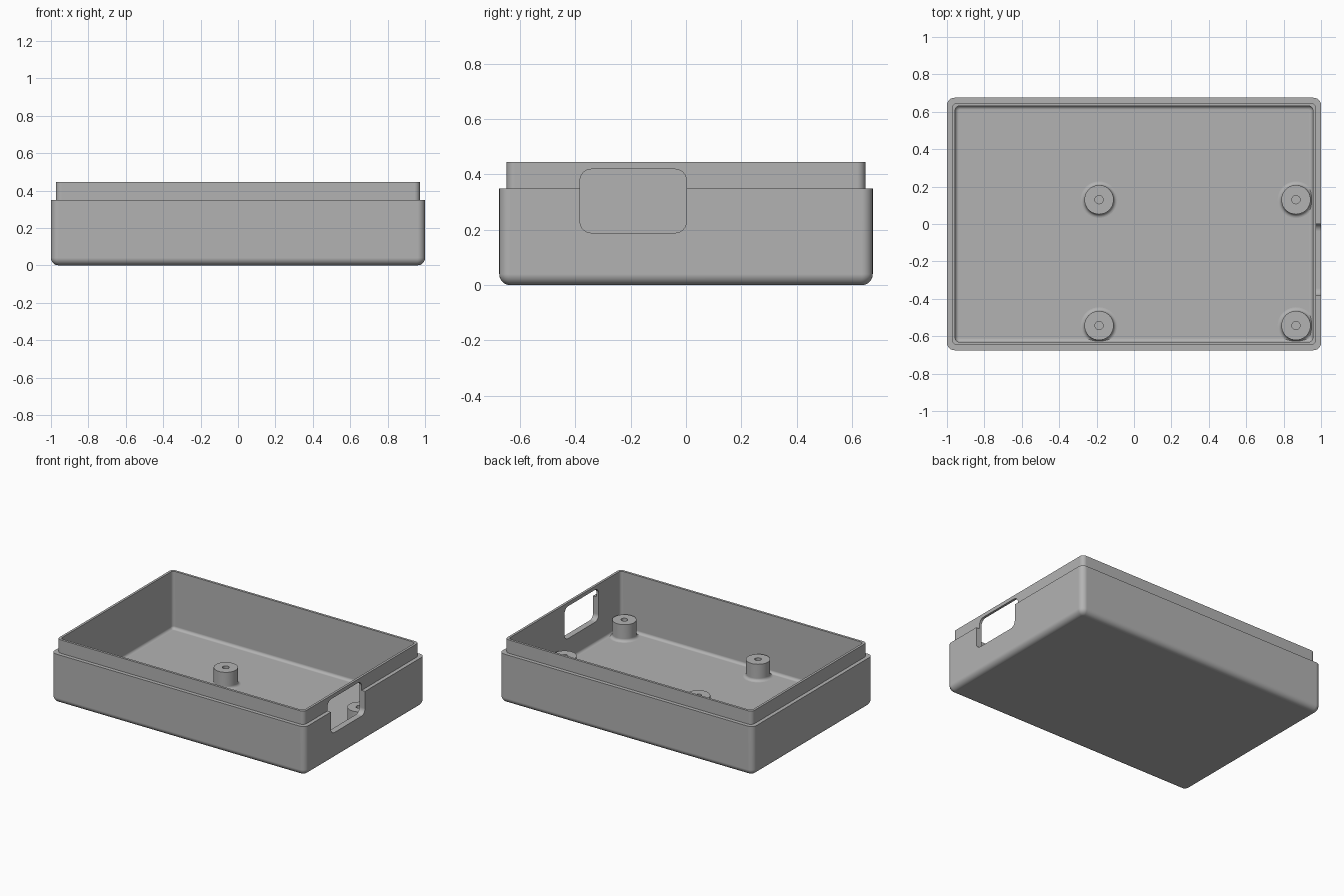
import bpy
import bmesh
from math import cos, sin, pi, radians

cube = bpy.data.objects.get("Cube")
if cube:
    bpy.data.objects.remove(cube, do_unlink=True)

grey = bpy.data.materials.new("matte_grey")
grey.use_nodes = True
color = (0.45, 0.45, 0.45, 1)
grey.diffuse_color = color
grey.node_tree.nodes["Principled BSDF"].inputs["Base Color"].default_value = color

SEG = 6
HALF_X, HALF_Y = 1.0, 0.675
SHOULDER, RIM, FLOOR = 0.35, 0.445, 0.035


def rounded_rect(hx, hy, r):
    """Counter-clockwise outline with rounded corners."""
    pts = []
    for i, (sx, sy) in enumerate([(1, 1), (-1, 1), (-1, -1), (1, -1)]):
        for k in range(SEG + 1):
            a = (i + k / SEG) * pi / 2
            pts.append((sx * (hx - r) + r * cos(a), sy * (hy - r) + r * sin(a)))
    return pts


def loft(name, rings):
    """Skin a stack of equal-length rings and cap both ends."""
    bm = bmesh.new()
    loops = [[bm.verts.new(p) for p in ring] for ring in rings]
    for a, b in zip(loops, loops[1:]):
        for i in range(len(a)):
            j = (i + 1) % len(a)
            bm.faces.new((a[i], a[j], b[j], b[i]))
    bm.faces.new(loops[0][::-1])
    bm.faces.new(loops[-1])
    bmesh.ops.recalc_face_normals(bm, faces=bm.faces)
    mesh = bpy.data.meshes.new(name)
    bm.to_mesh(mesh)
    bm.free()
    mesh.materials.append(grey)
    obj = bpy.data.objects.new(name, mesh)
    bpy.context.collection.objects.link(obj)
    return obj


def activate(obj):
    bpy.ops.object.select_all(action='DESELECT')
    obj.select_set(True)
    bpy.context.view_layer.objects.active = obj


def finish(obj):
    activate(obj)
    bpy.ops.object.shade_smooth_by_angle(angle=radians(30))
    mod = obj.modifiers.new("even_normals", 'WEIGHTED_NORMAL')
    mod.keep_sharp = True


# Tray: (inset from the outer wall, height, corner radius), outside then inside
profile = []
fillet = 0.04
for k in range(SEG + 1):
    a = k / SEG * pi / 2
    profile.append((fillet * (1 - sin(a)), fillet * (1 - cos(a)), 0.008 + 0.032 * sin(a)))
profile += [(0, SHOULDER, 0.04), (0.027, SHOULDER, 0.03),
            (0.027, RIM, 0.03), (0.044, RIM, 0.022)]
fillet = 0.02
for k in range(SEG + 1):
    a = k / SEG * pi / 2
    profile.append((0.044 + fillet * (1 - cos(a)), FLOOR + fillet * (1 - sin(a)),
                    0.022 - 0.016 * (1 - cos(a))))
tray = loft("tray_shell", [[(x, y, z) for x, y in rounded_rect(HALF_X - d, HALF_Y - d, r)]
                           for d, z, r in profile])

# Port opening through the right-hand end wall
outline = rounded_rect(0.192, 0.115, 0.04)
cutter = loft("port_cutter", [[(x, y - 0.191, z + 0.304) for y, z in outline]
                              for x in (0.9, 1.1)])
cutter.hide_render = True
cut = tray.modifiers.new("port_opening", 'BOOLEAN')
cut.operation = 'DIFFERENCE'
cut.solver = 'EXACT'
cut.object = cutter
activate(tray)
bpy.ops.object.modifier_apply(modifier=cut.name)
bpy.data.objects.remove(cutter, do_unlink=True)
finish(tray)

# Screw posts with flared foot and blind hole
POST_R, HOLE_R, POST_TOP, SIDES = 0.078, 0.022, 0.155, 40
post_profile = [(POST_R + 0.02, FLOOR - 0.01)]
for k in range(SEG + 1):
    a = k / SEG * pi / 2
    post_profile.append((POST_R + 0.02 * (1 - sin(a)), FLOOR + 0.02 * (1 - cos(a))))
post_profile += [(POST_R, POST_TOP), (HOLE_R, POST_TOP), (HOLE_R, FLOOR)]
for side, cx in (("right", -0.187), ("left", 0.866)):
    for end, cy in (("front", -0.543), ("back", 0.13)):
        rings = [[(cx + r * cos(2 * pi * i / SIDES), cy + r * sin(2 * pi * i / SIDES), z)
                  for i in range(SIDES)] for r, z in post_profile]
        finish(loft(f"screw_post_{end}_{side}", rings))
